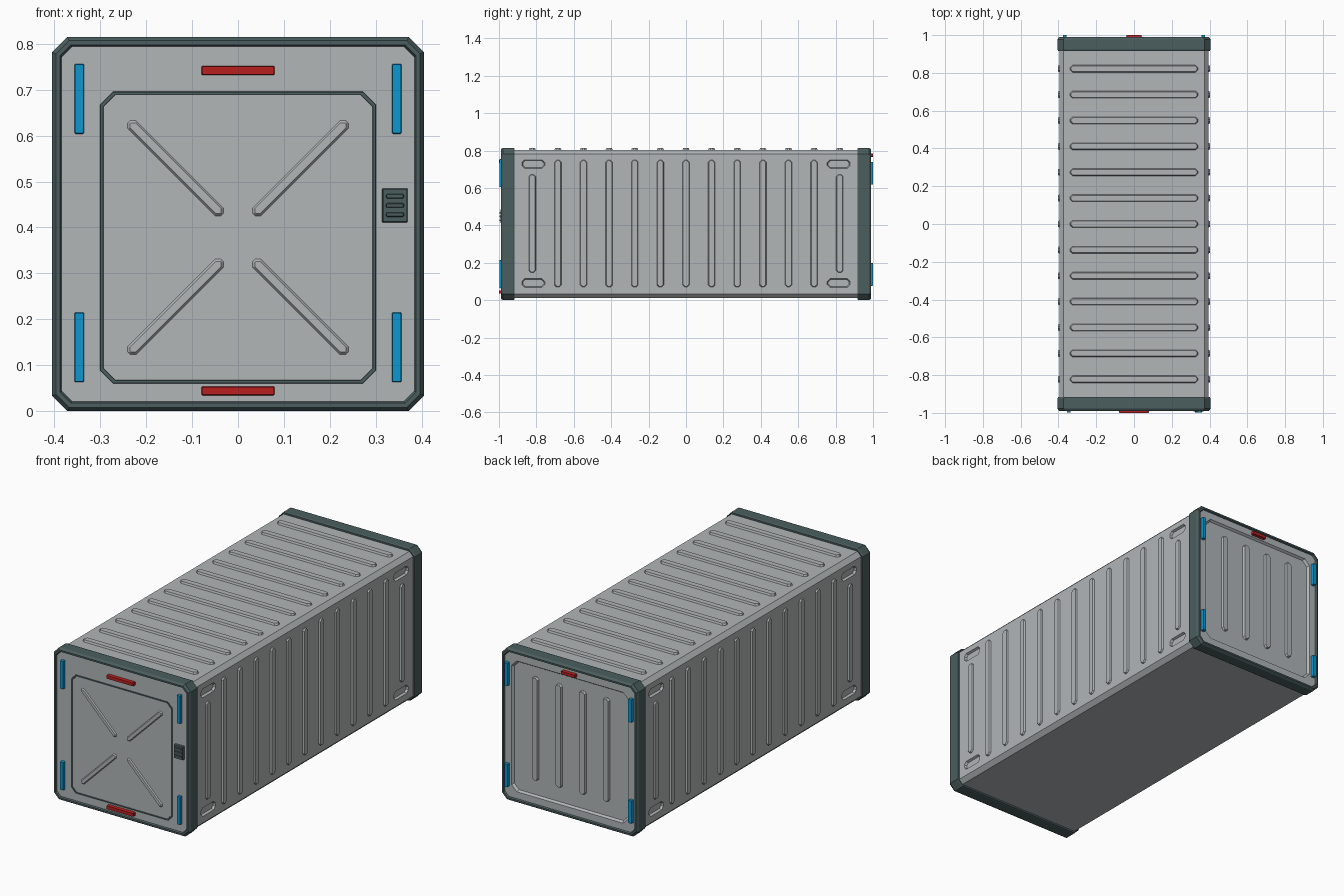
import bpy, bmesh, math
from mathutils import Matrix, Vector

if "Cube" in bpy.data.objects:
    bpy.data.objects.remove(bpy.data.objects["Cube"])


def material(name, rgb):
    m = bpy.data.materials.new(name)
    m.diffuse_color = (*rgb, 1)
    m.use_nodes = True
    m.node_tree.nodes["Principled BSDF"].inputs["Base Color"].default_value = m.diffuse_color
    return m


GREY = material("light_grey", (0.44, 0.465, 0.475))
DARK = material("dark_teal_grey", (0.07, 0.11, 0.112))
BLUE = material("blue", (0.004, 0.31, 0.64))
RED = material("red", (0.48, 0.014, 0.014))

MID = 0.4075  # centre height of the box


def side(u, v, n):
    """Matrix with local x, y, z along the given world axes."""
    m = Matrix((Vector(u), Vector(v), Vector(n))).transposed()
    return m.to_4x4()


FRONT = side((1, 0, 0), (0, 0, 1), (0, -1, 0))
BACK = side((-1, 0, 0), (0, 0, 1), (0, 1, 0))
RIGHT = side((0, 1, 0), (0, 0, 1), (1, 0, 0))
LEFT = side((0, -1, 0), (0, 0, 1), (-1, 0, 0))
TOP = side((1, 0, 0), (0, 1, 0), (0, 0, 1))


def octagon(w, h, c):
    a, b = w / 2, h / 2
    return [(a, -b + c), (a, b - c), (a - c, b), (-a + c, b),
            (-a, b - c), (-a, -b + c), (-a + c, -b), (a - c, -b)]


def loft(bm, frame, pos, loops, ring=False, angle=0):
    """Skin chamfered rectangles (w, h, chamfer, depth); capped, or a closed ring."""
    m = frame @ Matrix.Translation((*pos, 0)) @ Matrix.Rotation(angle, 4, 'Z')
    rows = [[bm.verts.new(m @ Vector((x, y, d))) for x, y in octagon(w, h, c)]
            for w, h, c, d in loops]
    pairs = list(zip(rows, rows[1:]))
    if ring:
        pairs.append((rows[-1], rows[0]))
    else:
        bm.faces.new(rows[0])
        bm.faces.new(rows[-1])
    for r, s in pairs:
        for i in range(8):
            j = (i + 1) % 8
            bm.faces.new((r[i], r[j], s[j], s[i]))


def plate(bm, frame, pos, w, h, c, d0, d1, inset=0.004, angle=0):
    loft(bm, frame, pos, [(w, h, c, d0), (w - 2 * inset, h - 2 * inset, c * 0.8, d1)],
         angle=angle)


def finish(name, bm, mat):
    bmesh.ops.recalc_face_normals(bm, faces=bm.faces)
    me = bpy.data.meshes.new(name)
    bm.to_mesh(me)
    bm.free()
    me.materials.append(mat)
    ob = bpy.data.objects.new(name, me)
    bpy.context.collection.objects.link(ob)
    return ob


# Main body: long prism with chamfered edges
bm = bmesh.new()
loft(bm, FRONT, (0, MID), [(0.79, 0.791, 0.022, -0.94), (0.79, 0.791, 0.022, 0.94)])
body = finish("container_body", bm, GREY)

# Corner pockets cut into both long sides
bm = bmesh.new()
for fr in (LEFT, RIGHT):
    for y in (-0.816, 0.816):
        for z in (0.092, 0.728):
            loft(bm, fr, (y, z), [(0.112, 0.036, 0.012, 0.383), (0.126, 0.05, 0.015, 0.40)])
cutter = finish("pocket_cutter", bm, GREY)
cutter.hide_render = True
mod = body.modifiers.new("pockets", 'BOOLEAN')
mod.operation = 'DIFFERENCE'
mod.solver = 'EXACT'
mod.object = cutter
bpy.context.view_layer.objects.active = body
bpy.ops.object.modifier_apply(modifier=mod.name)
bpy.data.objects.remove(cutter)

# Ribs on the sides and the roof
bm = bmesh.new()
for k in range(-6, 7):
    h = 0.53 if abs(k) == 6 else 0.685
    for fr in (LEFT, RIGHT):
        plate(bm, fr, (k * 0.137, 0.41), 0.042, h, 0.013, 0.39, 0.403, 0.006)
finish("side_ribs", bm, GREY)
bm = bmesh.new()
for k in range(-6, 7):
    plate(bm, TOP, (0, k * 0.137), 0.68, 0.042, 0.013, 0.798, 0.813, 0.006)
finish("roof_ribs", bm, GREY)

# Dark end frames
for name, fr in (("front_frame", FRONT), ("back_frame", BACK)):
    bm = bmesh.new()
    prof = [(0.02, 0.917), (0.003, 0.917), (0, 0.925), (0, 0.978), (0.008, 0.99),
            (0.017, 0.99), (0.022, 0.98), (0.022, 0.935)]
    loft(bm, fr, (0, MID), [(0.81 - 2 * o, 0.815 - 2 * o, 0.033 - o * 0.5, d)
                            for o, d in prof], ring=True)
    finish(name, bm, DARK)

# Front panel with dark door seam and four diagonal ribs
bm = bmesh.new()
loft(bm, FRONT, (0, MID), [(0.768, 0.773, 0.022, 0.93), (0.768, 0.773, 0.022, 0.982)])
finish("front_panel", bm, GREY)
bm = bmesh.new()
loft(bm, FRONT, (0, 0.378), [(0.602, 0.636, 0.028, 0.98), (0.600, 0.634, 0.028, 0.986),
                             (0.588, 0.622, 0.026, 0.986), (0.586, 0.620, 0.026, 0.98)], ring=True)
finish("door_seam", bm, DARK)
bm = bmesh.new()
for sx in (-1, 1):
    for sz in (-1, 1):
        plate(bm, FRONT, (sx * 0.136, 0.378 + sz * 0.151), 0.29, 0.028, 0.009,
              0.98, 0.988, 0.006, sx * sz * math.pi / 4)
finish("door_cross_ribs", bm, GREY)

# Back panel: surround, recessed centre and four vertical ribs
bm = bmesh.new()
loft(bm, BACK, (0, MID), [(0.768, 0.773, 0.022, 0.93), (0.768, 0.773, 0.022, 0.982),
                          (0.69, 0.70, 0.03, 0.982), (0.674, 0.684, 0.028, 0.970),
                          (0.674, 0.684, 0.028, 0.93)], ring=True)
finish("back_surround", bm, GREY)
bm = bmesh.new()
loft(bm, BACK, (0, MID), [(0.68, 0.69, 0.028, 0.935), (0.68, 0.69, 0.028, 0.970)])
finish("back_panel", bm, GREY)
bm = bmesh.new()
for x in (-0.21, -0.07, 0.07, 0.21):
    plate(bm, BACK, (x, 0.42), 0.042, 0.56, 0.013, 0.965, 0.981, 0.006)
finish("back_ribs", bm, GREY)

# Blue marker lights
bm = bmesh.new()
for x in (-0.346, 0.346):
    for z in (0.139, 0.68):
        plate(bm, FRONT, (x, z), 0.022, 0.153, 0.002, 0.975, 0.998, 0.002)
for x in (-0.367, 0.367):
    for z in (0.138, 0.679):
        plate(bm, BACK, (x, z), 0.022, 0.125, 0.002, 0.975, 1.0, 0.002)
finish("blue_lights", bm, BLUE)

# Red marker lights
bm = bmesh.new()
for z in (0.044, 0.742):
    plate(bm, FRONT, (0, z), 0.16, 0.021, 0.002, 0.975, 1.0, 0.002)
plate(bm, BACK, (0, 0.775), 0.085, 0.02, 0.002, 0.975, 1.0, 0.002)
finish("red_lights", bm, RED)

# Door control box with three bars
bm = bmesh.new()
plate(bm, FRONT, (0.342, 0.448), 0.058, 0.077, 0.002, 0.975, 0.993, 0.003)
for z in (0.428, 0.448, 0.468):
    plate(bm, FRONT, (0.342, z), 0.04, 0.011, 0.002, 0.99, 0.998, 0.002)
finish("door_control", bm, DARK)
